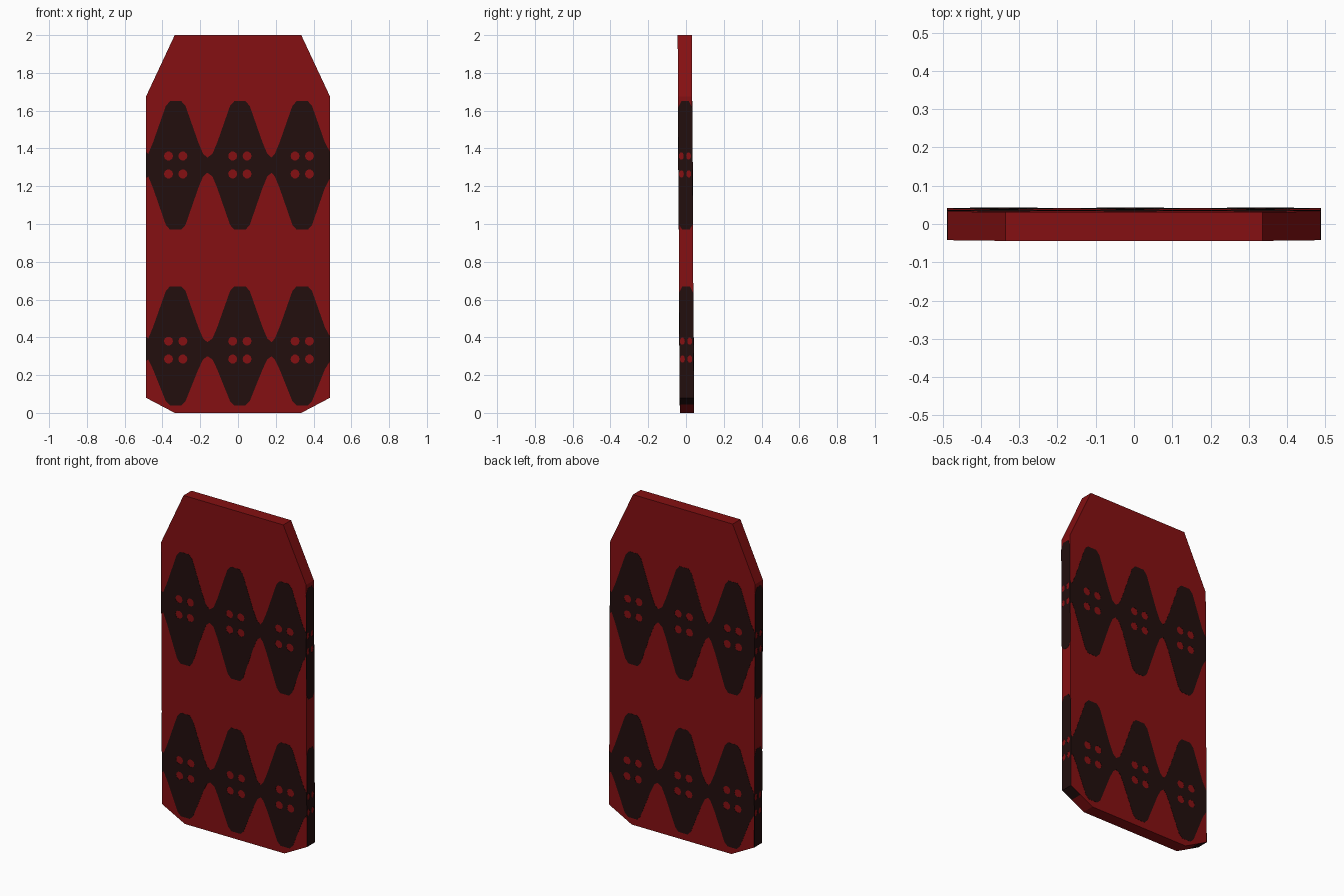
import bpy, bmesh, math
from mathutils import Matrix

if "Cube" in bpy.data.objects:
    bpy.data.objects.remove(bpy.data.objects["Cube"])

HALF_T, HALF_W = 0.0375, 0.487


def material(name, rgb):
    m = bpy.data.materials.new(name)
    m.diffuse_color = (*rgb, 1)
    m.use_nodes = True
    m.node_tree.nodes["Principled BSDF"].inputs["Base Color"].default_value = m.diffuse_color
    return m


red = material("deep red", (0.235, 0.005, 0.006))
black = material("brown black", (0.016, 0.0045, 0.0042))

# Slight backward-to-forward lean of the whole slab
LEAN = Matrix(((1, 0, 0, 0), (0, 1, -0.0057, 0.0048), (0, 0, 1, 0), (0, 0, 0, 1)))


def add_object(name, mesh, mats):
    for m in mats:
        mesh.materials.append(m)
    ob = bpy.data.objects.new(name, mesh)
    bpy.context.collection.objects.link(ob)
    return ob


# Slab: clipped-corner outline extruded through its thickness
half = [(0.335, 0), (HALF_W, 0.08), (HALF_W, 1.675), (0.335, 2.0)]
outline = half + [(-x, z) for x, z in reversed(half)]
bm = bmesh.new()
face = bm.faces.new([bm.verts.new((x, -HALF_T, z)) for x, z in outline])
ext = bmesh.ops.extrude_face_region(bm, geom=[face])
bmesh.ops.translate(bm, vec=(0, 2 * HALF_T, 0),
                    verts=[v for v in ext["geom"] if isinstance(v, bmesh.types.BMVert)])
bmesh.ops.bisect_plane(bm, geom=bm.verts[:] + bm.edges[:] + bm.faces[:],
                       plane_co=(0, 0, 0.045), plane_no=(0, 0, 1))
bmesh.ops.recalc_face_normals(bm, faces=bm.faces[:])
# Dark upper part of the lower corner bevels
for f in bm.faces:
    c = f.calc_center_median()
    if abs(f.normal.x) > 0.2 and 0.045 < c.z < 0.08:
        f.material_index = 1
bm.transform(LEAN)
mesh = bpy.data.meshes.new("slab")
bm.to_mesh(mesh)
bm.free()
add_object("slab", mesh, [red, black])


def painted_plate(name, loops, angle, offset):
    """Thin filled plate with holes, turned to face one side of the slab."""
    cu = bpy.data.curves.new(name, 'CURVE')
    cu.dimensions = '2D'
    cu.fill_mode = 'BOTH'
    cu.extrude = 0.001
    for pts in loops:
        s = cu.splines.new('POLY')
        s.points.add(len(pts) - 1)
        for p, (u, v) in zip(s.points, pts):
            p.co = (u, v, 0, 1)
        s.use_cyclic_u = True
    tmp = bpy.data.objects.new(name + "_helper", cu)
    bpy.context.collection.objects.link(tmp)
    bpy.context.view_layer.update()
    dg = bpy.context.evaluated_depsgraph_get()
    mesh = bpy.data.meshes.new_from_object(tmp.evaluated_get(dg))
    bpy.data.objects.remove(tmp)
    mesh.transform(LEAN @ Matrix.Rotation(math.radians(angle), 4, 'Z')
                   @ Matrix.Rotation(math.pi / 2, 4, 'X')
                   @ Matrix.Translation((0, 0, offset)))
    mesh.materials.clear()
    add_object(name, mesh, [black])


def dot(u, v, ru, rv, n=10):
    return [(u + ru * math.cos(2 * math.pi * i / n),
             v + rv * math.sin(2 * math.pi * i / n)) for i in range(n)]


# Diamond band: (distance from diamond centre, half height)
PROFILE = [(-0.145, 0.06), (-0.12, 0.12), (-0.052, 0.315), (-0.03, 0.34),
           (0.03, 0.34), (0.052, 0.315), (0.12, 0.12), (0.145, 0.06)]
CENTRES = (-0.33, 0.01, 0.34)


def band(z, up, down):
    line = [(-HALF_W, 0.07)]
    for c in CENTRES:
        line += [(c + d, h) for d, h in PROFILE]
        if c < 0.3:
            line.append((c + 0.168, 0.04))
    line[-1] = (HALF_W, 0.07)
    return ([(x, z + h * up / 0.34) for x, h in line]
            + [(x, z - h * down / 0.34) for x, h in reversed(line)])


# (name, middle, reach up, reach down, dot heights)
ROWS = [("upper", 1.312, 0.338, 0.342, (1.36, 1.265)),
        ("lower", 0.335, 0.335, 0.295, (0.38, 0.285))]

for row, z, up, down, dots in ROWS:
    loops = [band(z, up, down)]
    loops += [dot(c + d, h, 0.024, 0.024)
              for c in CENTRES for d in (-0.038, 0.038) for h in dots]
    for side, angle in (("front", 0), ("back", 180)):
        painted_plate(f"{row}_{side}_band", loops, angle, HALF_T)
    # Bands wrapping the narrow edges
    top, low, w = z + up, max(z - down, 0.08), HALF_T
    cut = 0.03 if row == "upper" else 0.0
    edge = [(-w, low + cut), (-0.02, low), (0.02, low), (w, low + cut),
            (w, top - 0.035), (0.02, top), (-0.02, top), (-w, top - 0.035)]
    loops = [edge] + [dot(u, h, 0.013, 0.02) for u in (-0.022, 0.017) for h in dots]
    for side, angle in (("right", 90), ("left", 270)):
        painted_plate(f"{row}_{side}_edge_band", loops, angle, HALF_W)
